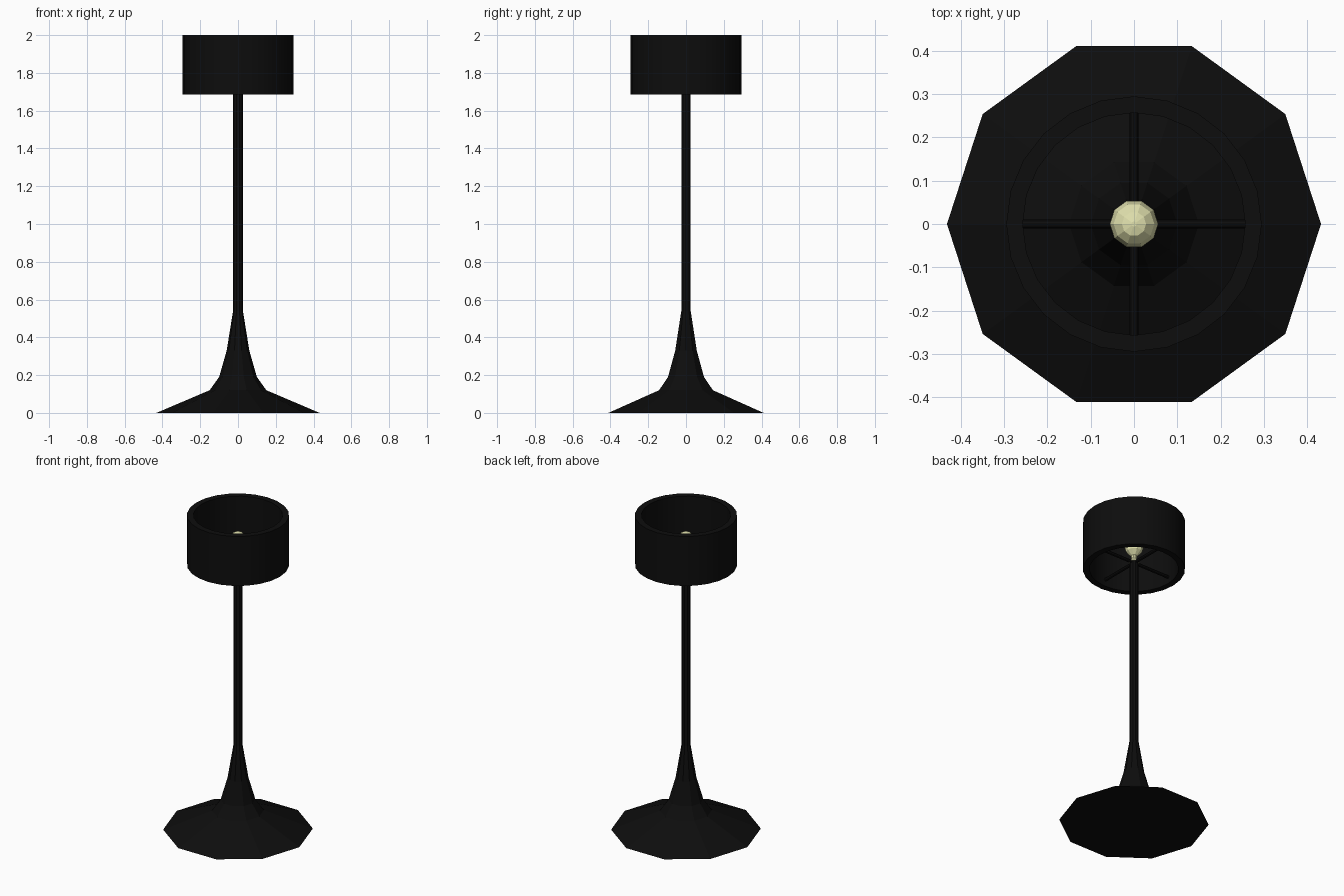
import bpy, bmesh
from math import cos, sin, pi
from mathutils import Matrix

cube = bpy.data.objects.get("Cube")
if cube:
    bpy.data.objects.remove(cube, do_unlink=True)


def material(name, color):
    m = bpy.data.materials.new(name)
    m.use_nodes = True
    m.diffuse_color = (*color, 1)
    m.node_tree.nodes["Principled BSDF"].inputs["Base Color"].default_value = (*color, 1)
    return m


black = material("matte black", (0.004, 0.004, 0.004))
glow = material("warm bulb yellow", (0.75, 0.75, 0.42))


def add_object(name, bm, mat):
    bmesh.ops.recalc_face_normals(bm, faces=bm.faces)
    mesh = bpy.data.meshes.new(name)
    bm.to_mesh(mesh)
    bm.free()
    mesh.materials.append(mat)
    obj = bpy.data.objects.new(name, mesh)
    bpy.context.collection.objects.link(obj)
    return obj


def lathe(name, profile, sides, mat, closed=False):
    """Turn a (radius, height) profile around the z axis."""
    bm = bmesh.new()
    rings = [[bm.verts.new((r * cos(2 * pi * i / sides), r * sin(2 * pi * i / sides), z))
              for i in range(sides)] for r, z in profile]
    pairs = list(zip(rings, rings[1:]))
    if closed:
        pairs.append((rings[-1], rings[0]))
    for a, b in pairs:
        for i in range(sides):
            j = (i + 1) % sides
            bm.faces.new((a[i], a[j], b[j], b[i]))
    if not closed:
        bm.faces.new(rings[0])
        bm.faces.new(rings[-1])
    return add_object(name, bm, mat)


# Flared ten-sided foot and the slim pole rising from it
lathe("flared_base", [(0.432, 0), (0.15, 0.12), (0.1, 0.19), (0.06, 0.33), (0.026, 0.54)], 10, black)
lathe("pole", [(0.026, 0.53), (0.026, 1.73)], 10, black)

# Open drum shade with a thick wall
shade = lathe("drum_shade", [(0.295, 1.685), (0.295, 2), (0.257, 2), (0.257, 1.685)], 24, black, closed=True)
bpy.context.view_layer.objects.active = shade
shade.select_set(True)
bpy.ops.object.shade_smooth_by_angle()
shade.select_set(False)

# Crossed rods that hold the shade on the pole
for name, axis in (("support_rod_across", "Y"), ("support_rod_deep", "X")):
    bm = bmesh.new()
    bmesh.ops.create_cone(bm, cap_ends=True, segments=8, radius1=0.01, radius2=0.01, depth=0.53,
                          matrix=Matrix.Translation((0, 0, 1.728)) @ Matrix.Rotation(pi / 2, 4, axis))
    add_object(name, bm, black)

# Faceted bulb with a narrow neck and a spread foot
lathe("light_bulb", [(0.032, 1.73), (0.016, 1.752), (0.018, 1.772), (0.046, 1.8), (0.056, 1.832),
                     (0.047, 1.865), (0.028, 1.884), (0.006, 1.89)], 10, glow)
